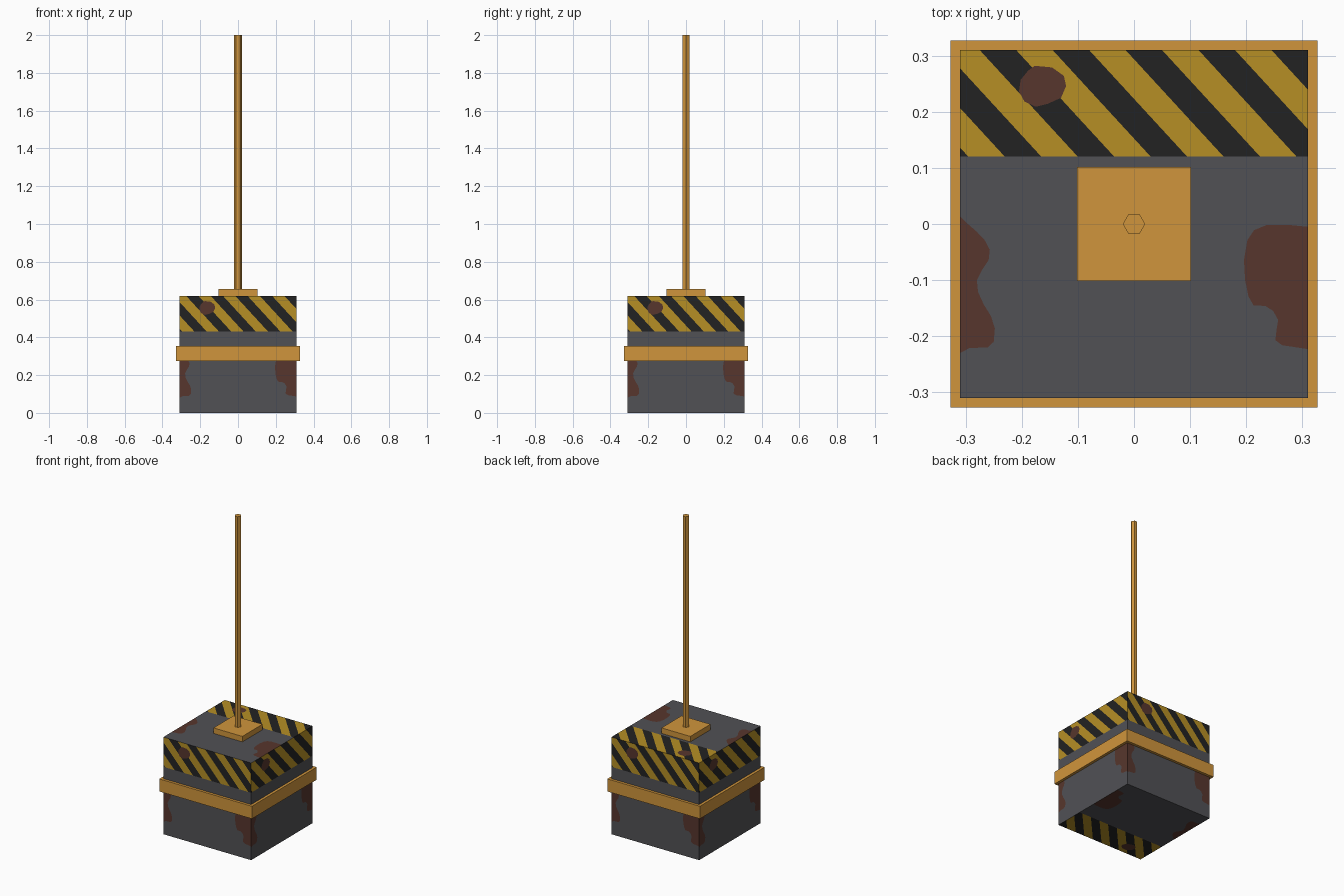
import bpy, bmesh, math
from mathutils import Vector
from mathutils.geometry import delaunay_2d_cdt

if "Cube" in bpy.data.objects:
    bpy.data.objects.remove(bpy.data.objects["Cube"])


def material(name, rgb):
    m = bpy.data.materials.new(name)
    lin = [((c / 255 + 0.055) / 1.055) ** 2.4 for c in rgb]
    m.diffuse_color = (*lin, 1)
    m.use_nodes = True
    m.node_tree.nodes["Principled BSDF"].inputs["Base Color"].default_value = m.diffuse_color
    return m


ORANGE = material("orange paint", (208, 149, 60))
PANEL = [material("dark grey metal", (81, 81, 85)),
         material("hazard yellow", (182, 143, 37)),
         material("hazard black", (34, 34, 34)),
         material("rust brown", (87, 54, 45))]
H = 0.31            # half size of the crate body
STRIPE_V = 0.12     # lower edge of the hazard strip on each face
PERIOD, SLOPE, PHASE = 0.13, 0.92, -0.275

# Rust patch outlines in face coordinates (hundredths of a unit)
RUST = [
    [(-17.7, 28.2), (-14.6, 27.9), (-12.5, 26.4), (-12.1, 24.6), (-13, 22.5), (-15.4, 21.4),
     (-17.5, 20.9), (-19.5, 21.8), (-20.5, 23.6), (-20.2, 25.7), (-18.9, 27.3)],
    [(-31, 1.4), (-29.6, 0), (-28, -1.4), (-26.6, -2.9), (-25.7, -4.6), (-25.9, -6.4),
     (-27.1, -8.2), (-28, -10), (-27.8, -12.1), (-26.8, -14.3), (-25.5, -16.4),
     (-24.8, -18.6), (-25, -21), (-26.1, -22), (-29.3, -22.1), (-31, -23)],
    [(31, -0.5), (27.9, -0.2), (23.6, -0.2), (21.4, -1.1), (20.2, -2.9), (19.6, -6.4),
     (19.8, -10), (20.4, -12.9), (21.3, -14.5), (23.4, -14.6), (24.8, -15.5),
     (25.7, -17.1), (25.4, -18.9), (25.2, -20.7), (26.4, -21.6), (31, -22.3)],
]
RUST = [[(u / 100, v / 100) for u, v in p] for p in RUST]


def inside(poly, u, v):
    hit = False
    for (a, b), (c, d) in zip(poly, poly[1:] + poly[:1]):
        if (b > v) != (d > v) and u < a + (v - b) * (c - a) / (d - b):
            hit = not hit
    return hit


def colour_at(u, v):
    if any(inside(p, u, v) for p in RUST):
        return 3
    if v < STRIPE_V:
        return 0
    t = (u - PHASE - (H - v) * SLOPE) / PERIOD
    return 2 if t % 1 < 0.5 else 1


# One square face cut along stripes and rust outlines
def face_layout():
    pts, edges = [], []

    def add(path, closed=False):
        s = len(pts)
        pts.extend(Vector(p) for p in path)
        edges.extend((s + i, s + i + 1) for i in range(len(path) - 1))
        if closed:
            edges.append((len(pts) - 1, s))

    add([(-H, -H), (H, -H), (H, H), (-H, H)], True)
    add([(-H, STRIPE_V), (H, STRIPE_V)])
    for k in range(-6, 12):
        u0 = PHASE + k * PERIOD / 2               # where the line meets the top edge
        d0 = max(0, (-H - u0) / SLOPE)            # clip to the strip
        d1 = min(H - STRIPE_V, (H - u0) / SLOPE)
        if d1 - d0 > 0.002:
            add([(u0 + d * SLOPE, H - d) for d in (d0, d1)])
    for p in RUST:
        add(p, True)
    out = delaunay_2d_cdt(pts, edges, [], 0, 1e-5)
    return out[0], out[2]


# Crate body: the same painted face on all six sides
def build_body():
    verts, tris = face_layout()
    bm = bmesh.new()
    up = Vector((0, 0, 1))
    for n in [(0, -1, 0), (1, 0, 0), (0, 1, 0), (-1, 0, 0), (0, 0, 1), (0, 0, -1)]:
        n = Vector(n)
        u = Vector((1, 0, 0)) if n.z else up.cross(n)
        w = n.cross(u)
        vs = [bm.verts.new(u * p.x + w * p.y + n * H + up * H) for p in verts]
        for t in tris:
            c = sum((verts[i] for i in t), Vector((0, 0))) / len(t)
            f = bm.faces.new([vs[i] for i in t])
            f.material_index = colour_at(c.x, c.y)
    bmesh.ops.remove_doubles(bm, verts=bm.verts, dist=1e-5)
    me = bpy.data.meshes.new("crate_body")
    bm.to_mesh(me)
    bm.free()
    for m in PANEL:
        me.materials.append(m)
    ob = bpy.data.objects.new("crate_body", me)
    bpy.context.collection.objects.link(ob)


def box(name, half, z0, z1):
    bpy.ops.mesh.primitive_cube_add(size=1, location=(0, 0, (z0 + z1) / 2))
    ob = bpy.context.object
    ob.name = name
    ob.scale = (2 * half, 2 * half, z1 - z0)
    ob.data.materials.append(ORANGE)


build_body()
# Band around the crate and mounting plate on top
box("waist_band", 0.327, 0.275, 0.355)
box("pole_plate", 0.102, 0.62, 0.655)
# Six-sided pole, corners pointing along x
bpy.ops.mesh.primitive_cylinder_add(vertices=6, radius=0.02, depth=1.355,
                                    location=(0, 0, 1.3225),
                                    rotation=(0, 0, math.radians(30)))
pole = bpy.context.object
pole.name = "pole"
pole.data.materials.append(ORANGE)
